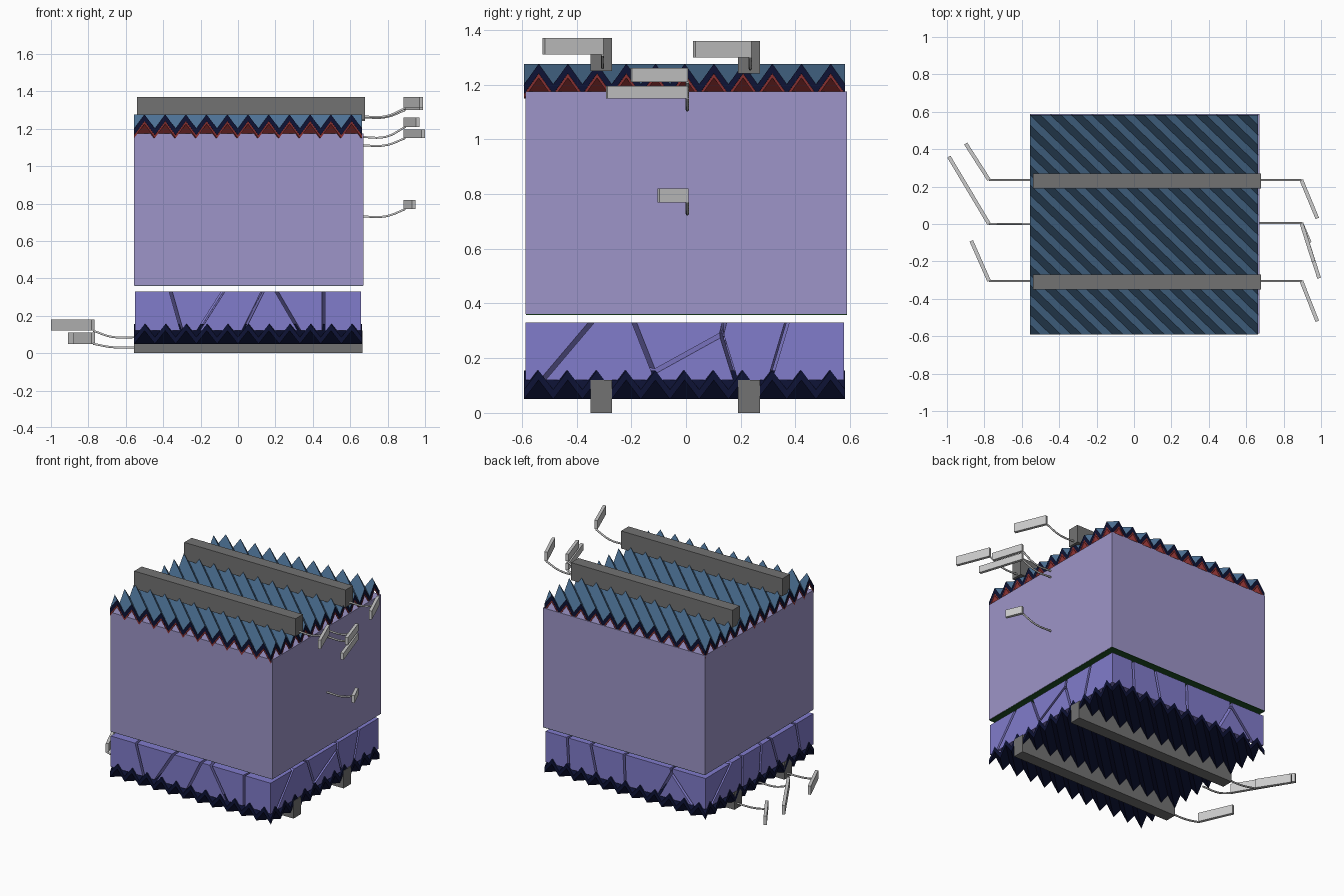
import bpy, bmesh, random
from mathutils import Vector
from math import atan2, hypot

if "Cube" in bpy.data.objects:
    bpy.data.objects.remove(bpy.data.objects["Cube"])

random.seed(7)


def material(name, rgb):
    m = bpy.data.materials.new(name)
    m.diffuse_color = (*rgb, 1)
    m.use_nodes = True
    m.node_tree.nodes["Principled BSDF"].inputs["Base Color"].default_value = m.diffuse_color
    return m


BLUE = material("blue", (0.08, 0.18, 0.33))
NAVY = material("navy", (0.004, 0.006, 0.035))
RED = material("red", (0.25, 0.03, 0.03))
LILAC = material("lilac", (0.34, 0.30, 0.58))
VIOLET = material("violet", (0.22, 0.20, 0.60))
GREEN = material("green", (0.015, 0.08, 0.02))
SILVER = material("silver", (0.17, 0.17, 0.17))


def finish(bm, name, mats=()):
    bmesh.ops.recalc_face_normals(bm, faces=bm.faces[:])
    me = bpy.data.meshes.new(name)
    bm.to_mesh(me)
    bm.free()
    for m in mats:
        me.materials.append(m)
    ob = bpy.data.objects.new(name, me)
    bpy.context.collection.objects.link(ob)
    return ob


def add_box(bm, lo, hi):
    lo, hi = Vector(lo), Vector(hi)
    verts = bmesh.ops.create_cube(bm, size=1)["verts"]
    for v in verts:
        v.co = Vector((v.co[k] + 0.5) * (hi[k] - lo[k]) + lo[k] for k in range(3))


def box(name, lo, hi, *mats):
    bm = bmesh.new()
    add_box(bm, lo, hi)
    return finish(bm, name, mats)


def corrugated(name, z_low, height, thick, mats, flip=False, n=22):
    """Sheet folded into ridges that run diagonally across the cell."""
    x0, x1, y0, y1 = -0.555, 0.663, -0.592, 0.582
    bm = bmesh.new()

    def layer(dz):
        return [[bm.verts.new((x0 + (x1 - x0) * i / n, y0 + (y1 - y0) * j / n,
                               z_low + dz + height * ((i + j) % 2)))
                 for j in range(n + 1)] for i in range(n + 1)]

    top, bot = layer(thick), layer(0)
    for g in (top, bot):
        for i in range(n):
            for j in range(n):
                a, b, c, d = g[i][j], g[i + 1][j], g[i + 1][j + 1], g[i][j + 1]
                for tri in (((a, b, c), (a, c, d)) if flip else ((a, b, d), (b, c, d))):
                    bm.faces.new(tri)
    for k in range(n):
        for p, q in (((k, 0), (k + 1, 0)), ((k, n), (k + 1, n)),
                     ((0, k), (0, k + 1)), ((n, k), (n, k + 1))):
            bm.faces.new((top[p[0]][p[1]], top[q[0]][q[1]],
                          bot[q[0]][q[1]], bot[p[0]][p[1]]))
    bmesh.ops.recalc_face_normals(bm, faces=bm.faces[:])
    if len(mats) > 1:
        for f in bm.faces:
            f.material_index = 1 if f.normal.z > 0.1 else 0
    return finish(bm, name, mats)


def crystal_layer(name, lo, hi, gap):
    """Box broken into irregular grains by bisecting between seed points."""
    nx, ny = 6, 6
    seeds = []
    for i in range(nx):
        for j in range(ny):
            seeds.append(Vector((
                lo[0] + (hi[0] - lo[0]) * (i + random.uniform(0.1, 0.9)) / nx,
                lo[1] + (hi[1] - lo[1]) * (j + random.uniform(0.1, 0.9)) / ny,
                random.uniform(lo[2], hi[2]))))
    out = bmesh.new()
    for s in seeds:
        bm = bmesh.new()
        add_box(bm, lo, hi)
        for o in sorted(seeds, key=lambda p: (p - s).length)[1:24]:
            nrm = (o - s).normalized()
            r = bmesh.ops.bisect_plane(bm, geom=bm.verts[:] + bm.edges[:] + bm.faces[:],
                                       plane_co=(s + o) / 2 - nrm * gap / 2,
                                       plane_no=nrm, clear_outer=True)
            cut = [e for e in r["geom_cut"] if isinstance(e, bmesh.types.BMEdge)]
            if len(cut) > 2:
                bmesh.ops.edgeloop_fill(bm, edges=cut)
        copy = {v: out.verts.new(v.co) for v in bm.verts}
        for f in bm.faces:
            out.faces.new([copy[v] for v in f.verts])
        bm.free()
    return finish(out, name, [VIOLET])


def wire(name, pts, radius=0.006):
    cu = bpy.data.curves.new(name, "CURVE")
    cu.dimensions = "3D"
    cu.bevel_depth = radius
    cu.bevel_resolution = 1
    cu.resolution_u = 5
    cu.use_fill_caps = True
    sp = cu.splines.new("BEZIER")
    sp.bezier_points.add(len(pts) - 1)
    for bp, p in zip(sp.bezier_points, pts):
        bp.co = p
        bp.handle_left_type = bp.handle_right_type = "AUTO"
    ob = bpy.data.objects.new(name, cu)
    bpy.context.collection.objects.link(ob)


def blank_tag(name, start, end, z0, z1):
    """Plain thin plate standing upright between two plan points."""
    (xa, ya), (xb, yb) = start, end
    length = hypot(xb - xa, yb - ya)
    ob = box(name, (0, -0.01, z0), (length, 0.01, z1))
    ob.location = (xa, ya, 0)
    ob.rotation_euler.z = atan2(yb - ya, xb - xa)


# Layer stack, bottom to top
corrugated("back_coating", 0.05, 0.07, 0.035, [NAVY], flip=True)
crystal_layer("grain_layer", (-0.552, -0.587, 0.12), (0.658, 0.577, 0.33), 0.016)
box("oxide_film", (-0.554, -0.584, 0.358), (0.668, 0.588, 0.361), GREEN)
box("wafer_block", (-0.555, -0.586, 0.361), (0.67, 0.588, 1.175), LILAC)
corrugated("inner_coating", 1.15, 0.075, 0.015, [RED])
corrugated("front_coating", 1.166, 0.075, 0.035, [NAVY, BLUE])

# Contact bars above and below
for side, x0, x1, heights in (("front", -0.54, 0.68, (1.25, 1.24)),
                              ("back", -0.555, 0.665, (0.0, 0.0))):
    for k, y in enumerate((-0.31, 0.23)):
        z = heights[k]
        box(f"{side}_contact_bar_{k + 1}", (x0, y - 0.04, z),
            (x1, y + 0.04, z + 0.12), SILVER)

# Leader wires with blank tags: y, wire start z, tag end in plan, tag z range
right = [(0.235, 1.26, (0.98, 0.03), 1.30, 1.36),
         (-0.305, 1.265, (0.98, -0.52), 1.31, 1.37),
         (0.005, 1.155, (0.96, -0.20), 1.21, 1.26),
         (0.005, 1.11, (0.99, -0.29), 1.15, 1.195),
         (0.005, 0.73, (0.94, -0.10), 0.77, 0.82)]
left = [(0.235, 0.03, (-0.90, 0.43), 0.05, 0.11),
        (-0.305, 0.03, (-0.87, -0.09), 0.05, 0.11),
        (0.0, 0.085, (-0.99, 0.36), 0.12, 0.18)]
for label, rows, xa, xb in (("right", right, 0.665, 0.895), ("left", left, -0.55, -0.775)):
    for n, (y, z, end, z0, z1) in enumerate(rows, 1):
        mid = xa + (xb - xa) * 0.55
        wire(f"{label}_leader_wire_{n}", [(xa, y, z), (mid, y, z + 0.002), (xb, y, z0)])
        blank_tag(f"{label}_blank_tag_{n}", (xb, y), end, z0, z1)
